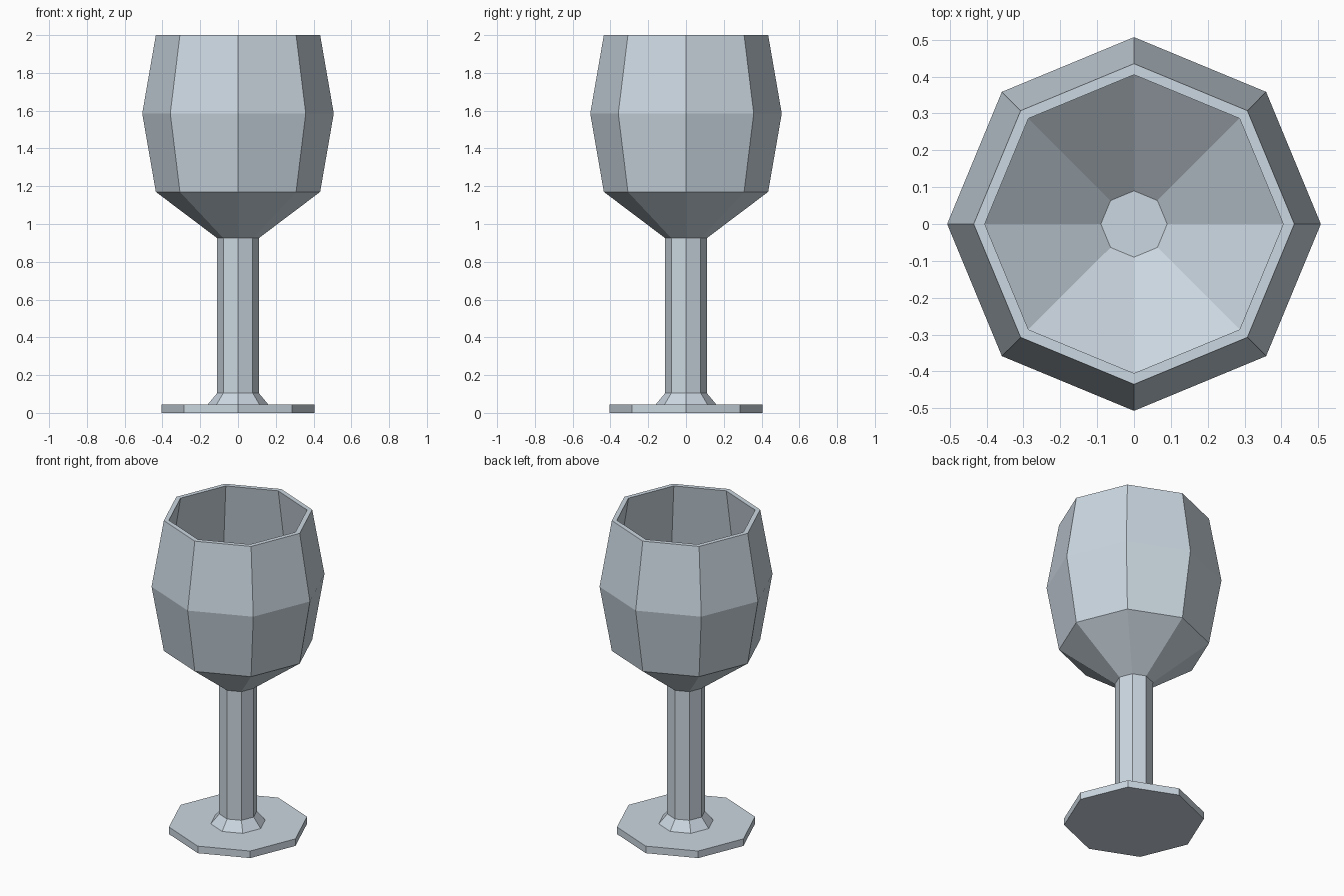
import bpy
import bmesh
from math import cos, sin, tau

SIDES = 8

cube = bpy.data.objects.get("Cube")
if cube:
    bpy.data.objects.remove(cube, do_unlink=True)

glass = bpy.data.materials.new("pale_blue_grey")
glass.use_nodes = True
colour = (0.6, 0.68, 0.75, 1)
glass.diffuse_color = colour
glass.node_tree.nodes["Principled BSDF"].inputs["Base Color"].default_value = colour


def lathe(name, profile, cap_start=False, cap_end=False):
    """Turn a (radius, height) profile into a flat-sided part."""
    bm = bmesh.new()
    rings = [[bm.verts.new((r * cos(tau * i / SIDES), r * sin(tau * i / SIDES), z))
              for i in range(SIDES)] for r, z in profile]
    for a, b in zip(rings, rings[1:]):
        for i in range(SIDES):
            j = (i + 1) % SIDES
            bm.faces.new((a[i], a[j], b[j], b[i]))
    if cap_start:
        bm.faces.new(rings[0][::-1])
    if cap_end:
        bm.faces.new(rings[-1])
    mesh = bpy.data.meshes.new(name)
    bm.to_mesh(mesh)
    bm.free()
    mesh.materials.append(glass)
    obj = bpy.data.objects.new(name, mesh)
    bpy.context.collection.objects.link(obj)
    return obj


# Flat foot, closed underneath, reaching in to the collar
lathe("foot", [(0.405, 0), (0.405, 0.045), (0.16, 0.045)], cap_start=True)

# Stem with flared collar
lathe("stem", [(0.16, 0.045), (0.11, 0.105), (0.11, 0.925)])

# Bowl: up the outside, over the rim, down the inside to the floor
lathe("bowl", [(0.11, 0.925), (0.435, 1.17), (0.507, 1.585), (0.435, 2),
               (0.405, 2), (0.476, 1.585), (0.408, 1.186), (0.09, 0.95)],
      cap_end=True)
